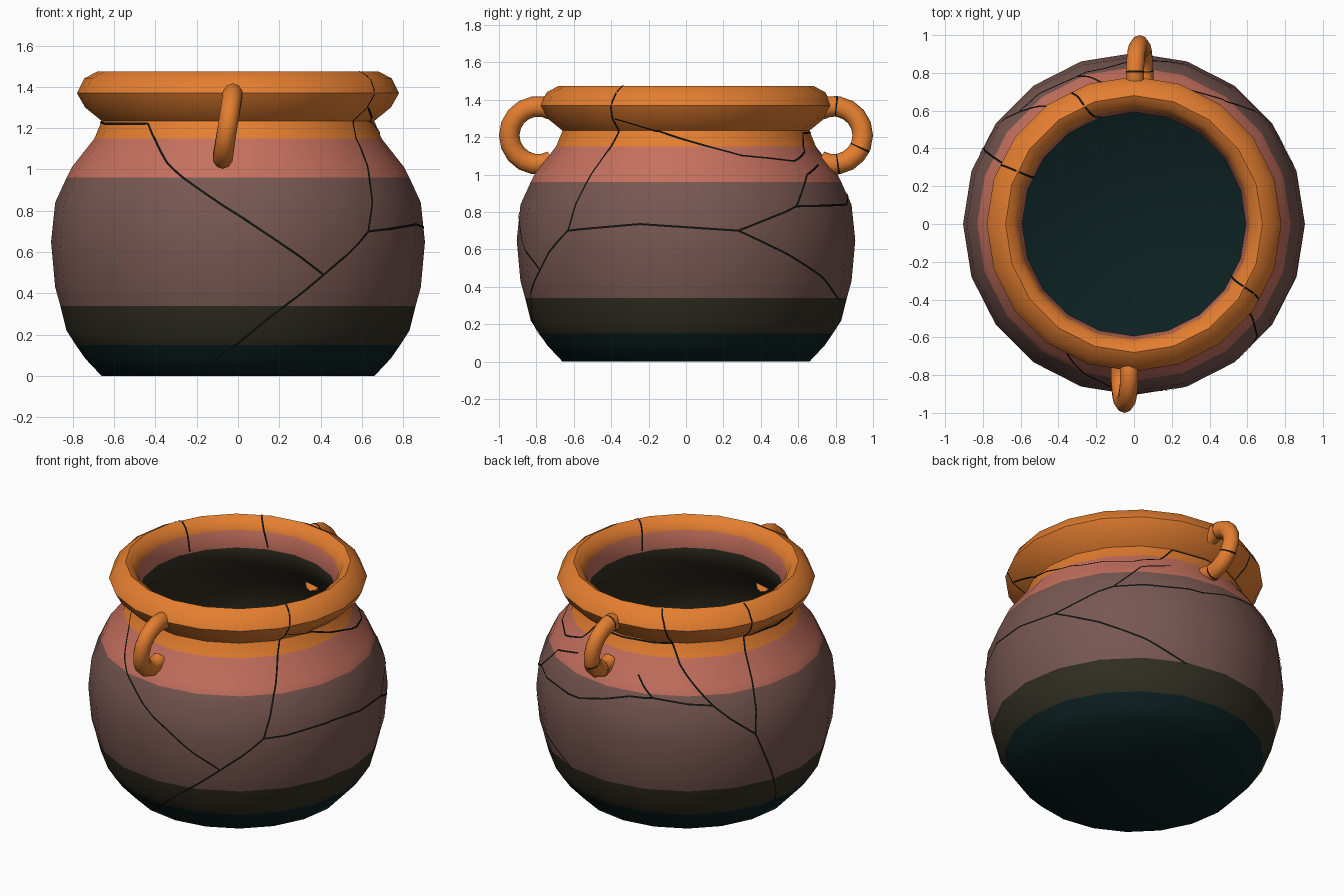
import bpy, bmesh, math
from mathutils import Vector

if "Cube" in bpy.data.objects:
    bpy.data.objects.remove(bpy.data.objects["Cube"])

SIDES = 20


def material(name, rgb):
    m = bpy.data.materials.new(name)
    lin = [((c / 255 + 0.055) / 1.055) ** 2.4 if c > 10 else c / 255 / 12.92 for c in rgb]
    m.diffuse_color = (*lin, 1)
    m.use_nodes = True
    m.node_tree.nodes["Principled BSDF"].inputs["Base Color"].default_value = m.diffuse_color
    return m


MATS = [material("dark teal", (12, 33, 33)), material("dark olive", (49, 47, 35)),
        material("mauve brown", (120, 87, 81)), material("salmon clay", (197, 112, 94)),
        material("orange clay", (228, 126, 48)), material("crack black", (16, 18, 15))]
TEAL, OLIVE, BROWN, SALMON, ORANGE, CRACK = range(6)


def finish(name, bm, angle=50, fix=True):
    if fix:
        bmesh.ops.recalc_face_normals(bm, faces=bm.faces)
    me = bpy.data.meshes.new(name)
    bm.to_mesh(me)
    bm.free()
    for m in MATS:
        me.materials.append(m)
    ob = bpy.data.objects.new(name, me)
    bpy.context.collection.objects.link(ob)
    bpy.ops.object.select_all(action='DESELECT')
    ob.select_set(True)
    bpy.context.view_layer.objects.active = ob
    bpy.ops.object.shade_smooth_by_angle(angle=math.radians(angle))
    return ob


# Profile of the pot: outside going up, over the rim, then inside going down
OUTER = [(0.66, 0), (0.74, 0.085), (0.785, 0.15), (0.83, 0.22), (0.86, 0.34), (0.885, 0.43),
         (0.905, 0.65), (0.885, 0.84), (0.83, 0.96), (0.805, 1.01), (0.695, 1.15),
         (0.66, 1.235), (0.74, 1.30), (0.78, 1.37), (0.745, 1.44), (0.68, 1.475)]
INNER = [(0.635, 1.45), (0.61, 1.40), (0.592, 1.29), (0.61, 1.19), (0.67, 1.12), (0.77, 0.99),
         (0.845, 0.83), (0.865, 0.65), (0.845, 0.43), (0.79, 0.23), (0.70, 0.10), (0.63, 0.04)]


def band(a, b, inside):
    z = (a[1] + b[1]) / 2
    if inside:
        return ORANGE if z > 1.40 else SALMON if z > 1.29 else OLIVE if z > 0.15 else TEAL
    return sum(z > limit for limit in (0.15, 0.34, 0.96, 1.15))


# Pot body
bm = bmesh.new()
profile = OUTER + INNER
rings = [[bm.verts.new((r * math.cos(math.tau * i / SIDES), r * math.sin(math.tau * i / SIDES), z))
          for i in range(SIDES)] for r, z in profile]
for k in range(len(rings) - 1):
    mat = band(profile[k], profile[k + 1], k >= len(OUTER) - 1)
    for i in range(SIDES):
        j = (i + 1) % SIDES
        f = bm.faces.new((rings[k][i], rings[k][j], rings[k + 1][j], rings[k + 1][i]))
        f.material_index = mat
for ring in (rings[0], rings[-1]):
    bm.faces.new(ring).material_index = TEAL
finish("pot_body", bm)


# Handles: bent tubes, the back one being the front one turned half round
def handle(name, sign, shift, cracks):
    bm = bmesh.new()
    stops = sorted([(a, False) for a in range(60, 301, 20)] + [(c, True) for c in cracks])
    angles = []
    for a, cut in stops:
        angles += [(a - 1.5, True), (a + 1.5, False)] if cut else [(a, False)]
    loops = []
    for a, cut in angles:
        t = math.radians(a)
        radial = Vector((0, math.cos(t), math.sin(t)))
        c = Vector((0, -0.79, 1.21)) + radial * 0.155
        c.x = -0.05 + 0.16 * (c.z - 1.21)          # slight lean
        loop = []
        for i in range(10):
            u = math.tau * i / 10
            p = c + radial * 0.055 * math.cos(u) + Vector((0.05 * math.sin(u), 0, 0))
            loop.append(bm.verts.new((p.x * sign + shift, p.y * sign, p.z)))
        loops.append(loop)
    for k in range(len(loops) - 1):
        for i in range(10):
            j = (i + 1) % 10
            f = bm.faces.new((loops[k][i], loops[k][j], loops[k + 1][j], loops[k + 1][i]))
            f.material_index = CRACK if angles[k][1] else ORANGE
    for loop in (loops[0], loops[-1]):
        bm.faces.new(loop).material_index = ORANGE
    finish(name, bm, 60)


handle("front_handle", 1, 0, [])
handle("back_handle", -1, -0.02, [95, 205, 262])

# Cracks: thin ribbons lying on the faceted wall; heights above 1.475 run over the rim
LINE = [(z, r, z) for r, z in OUTER] + [(1.52, 0.635, 1.45), (1.57, 0.61, 1.40), (1.68, 0.592, 1.29)]


def wall(az, h):
    for (h0, r0, z0), (h1, r1, z1) in zip(LINE, LINE[1:]):
        if h <= h1:
            break
    t = (h - h0) / (h1 - h0)
    step = math.tau / SIDES
    r = (r0 + (r1 - r0) * t) * math.cos(step / 2) / math.cos(az % step - step / 2)
    return Vector((r * math.cos(az), r * math.sin(az), z0 + (z1 - z0) * t))


def crack(bm, path, width=0.011):
    pts = []
    for (a0, h0), (a1, h1) in zip(path, path[1:]):
        n = max(2, int(max(abs(a1 - a0) / 1.5, abs(h1 - h0) / 0.02)))
        pts += [(math.radians(a0 + (a1 - a0) * i / n), h0 + (h1 - h0) * i / n) for i in range(n)]
    pts.append((math.radians(path[-1][0]), path[-1][1]))
    pos = [wall(*p) for p in pts]
    prev = None
    for i, (az, h) in enumerate(pts):
        along = pos[min(i + 1, len(pos) - 1)] - pos[max(i - 1, 0)]
        normal = (wall(az + 0.01, h) - wall(az - 0.01, h)).cross(wall(az, h + 0.004) - wall(az, h - 0.004))
        normal.normalize()
        side = normal.cross(along).normalized() * width / 2
        base = pos[i] + normal * 0.004
        pair = [bm.verts.new(base - side), bm.verts.new(base + side)]
        if prev:
            f = bm.faces.new((prev[0], pair[0], pair[1], prev[1]))
            f.material_index = CRACK
        prev = pair


# (azimuth in degrees, height) along each break line
CRACKS = [
    [(-166, 1.22), (-131, 1.22), (-116, 1.03), (-90, 0.78), (-62, 0.49), (-45, 0.70)],
    [(-62, 0.49), (-90, 0.16), (-105, 0.02)],
    [(-45, 0.70), (-40, 0.95), (-35, 1.15), (-33, 1.22), (-32, 1.32), (-30, 1.45), (-28, 1.67)],
    [(-45, 0.70), (-16, 0.735), (18, 0.70), (42, 0.83), (78, 0.84), (101, 0.93), (111, 0.94),
     (136, 0.90), (153, 0.69)],
    [(18, 0.70), (47, 0.51), (72, 0.33)],
    [(42, 0.83), (53, 1.0), (67, 1.05)],
    [(-31, 1.30), (-2, 1.19), (24, 1.10), (50, 1.07), (63, 1.12), (70, 1.22), (118, 1.23)],
    [(136, 0.90), (122, 1.12), (118, 1.23), (115, 1.40), (107, 1.67)],
    [(111, 0.94), (103, 1.05)],
    [(153, 0.69), (155, 1.03), (157, 1.24), (156, 1.40), (155, 1.67)],
    [(153, 0.69), (165, 0.26), (169, 0.12)],
    [(157, 1.24), (194, 1.22)],
]
bm = bmesh.new()
for path in CRACKS:
    crack(bm, path)
finish("crack_lines", bm, fix=False)
